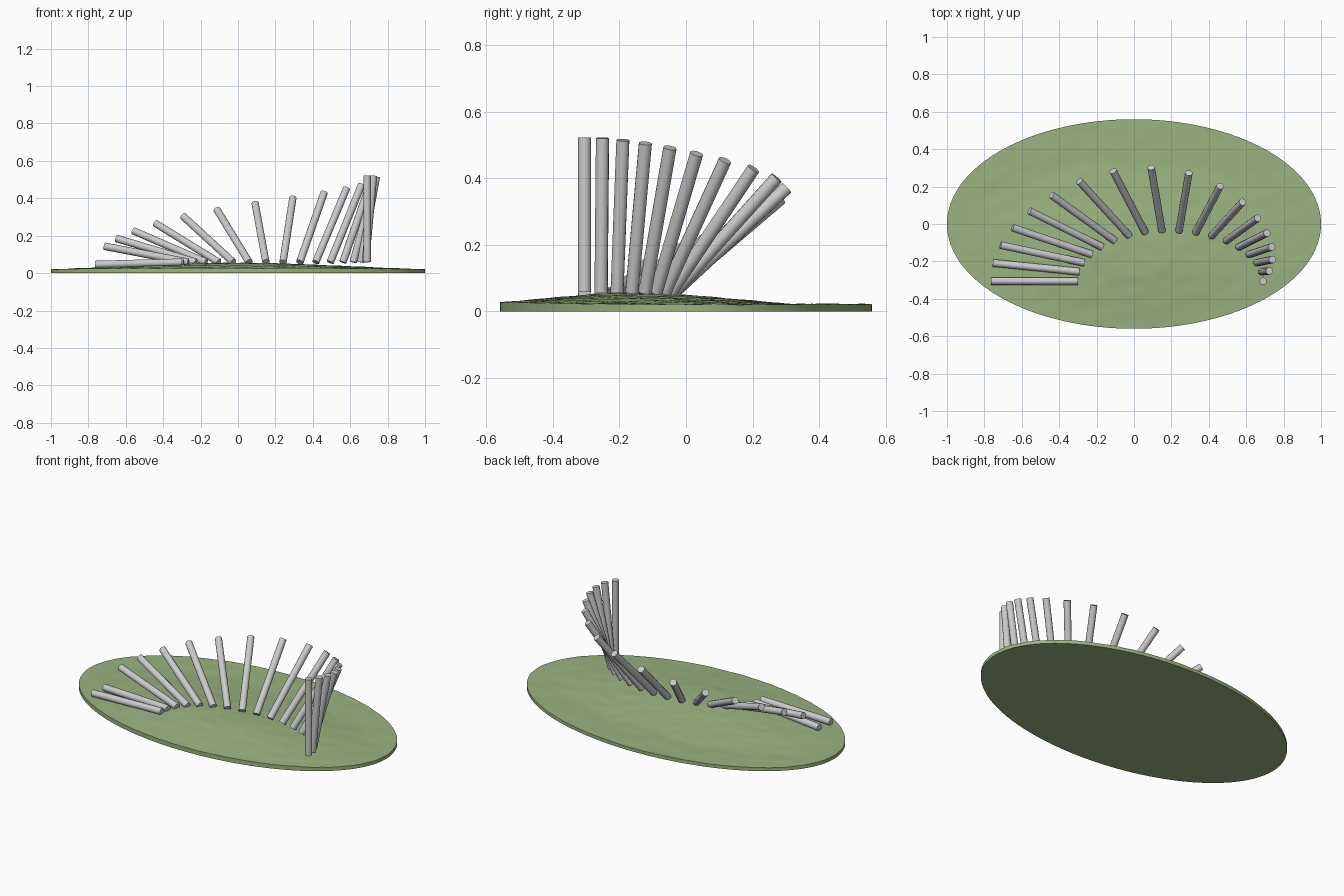
import bpy, bmesh, math
from mathutils import Vector, noise

if "Cube" in bpy.data.objects:
    bpy.data.objects.remove(bpy.data.objects["Cube"])

RX, RY = 1.0, 0.56


def ground_height(x, y):
    d = math.hypot(x / 0.95, (y + 0.15) / 0.47)
    t = max(0.0, min(1.0, 1.25 * (1 - d)))
    bump = noise.noise(Vector((x * 16, y * 16, 0.3)))
    return 0.021 + 0.033 * t + 0.003 * bump


def add_object(name, bm):
    bmesh.ops.recalc_face_normals(bm, faces=bm.faces[:])
    mesh = bpy.data.meshes.new(name)
    bm.to_mesh(mesh)
    bm.free()
    obj = bpy.data.objects.new(name, mesh)
    bpy.context.collection.objects.link(obj)
    return obj


# Oval grassy mound: rings of bumpy ground over a flat underside
SEG, RINGS = 128, 36
bm = bmesh.new()
top = bm.verts.new((0, 0, ground_height(0, 0)))
prev = None
for r in range(1, RINGS + 1):
    ring = []
    for s in range(SEG):
        a = 2 * math.pi * s / SEG
        x, y = RX * r / RINGS * math.cos(a), RY * r / RINGS * math.sin(a)
        ring.append(bm.verts.new((x, y, ground_height(x, y))))
    for s in range(SEG):
        n = (s + 1) % SEG
        if prev:
            bm.faces.new((prev[s], ring[s], ring[n], prev[n]))
        else:
            bm.faces.new((top, ring[s], ring[n]))
    prev = ring
low = [bm.verts.new((v.co.x, v.co.y, 0)) for v in prev]
bottom = bm.verts.new((0, 0, 0))
for s in range(SEG):
    n = (s + 1) % SEG
    bm.faces.new((prev[s], low[s], low[n], prev[n]))
    bm.faces.new((bottom, low[n], low[s]))
ground = add_object("grass_mound", bm)
grass = bpy.data.materials.new("grass")
grass.diffuse_color = (0.33, 0.45, 0.22, 1)
grass.use_nodes = True
grass.node_tree.nodes["Principled BSDF"].inputs["Base Color"].default_value = grass.diffuse_color
ground.data.materials.append(grass)

# Fan of poles on a half-oval, tilting from lying flat to upright
COUNT, LENGTH, RADIUS = 18, 0.465, 0.02
CX, CY, AX, AY = 0.195, -0.305, 0.495, 0.27
for i in range(COUNT):
    t = math.pi * i / (COUNT - 1)
    offset = Vector((-AX * math.cos(t), AY * math.sin(t), 0))
    out = offset.normalized()
    tilt = math.radians(-1.5) if i < 2 else 0.5 * t
    axis = out * math.cos(tilt) + Vector((0, 0, math.sin(tilt)))
    base = Vector((CX, CY, 0.058)) + offset
    bm = bmesh.new()
    bmesh.ops.create_cone(bm, cap_ends=True, segments=12, radius1=RADIUS,
                          radius2=RADIUS, depth=LENGTH)
    pole = add_object(f"pole_{i + 1:02d}", bm)
    pole.location = base + axis * LENGTH / 2
    pole.rotation_euler = axis.to_track_quat('Z', 'Y').to_euler()

# Smooth sides with crisp ends
bpy.ops.object.select_all(action='SELECT')
bpy.context.view_layer.objects.active = ground
bpy.ops.object.shade_smooth_by_angle(angle=math.radians(40))
